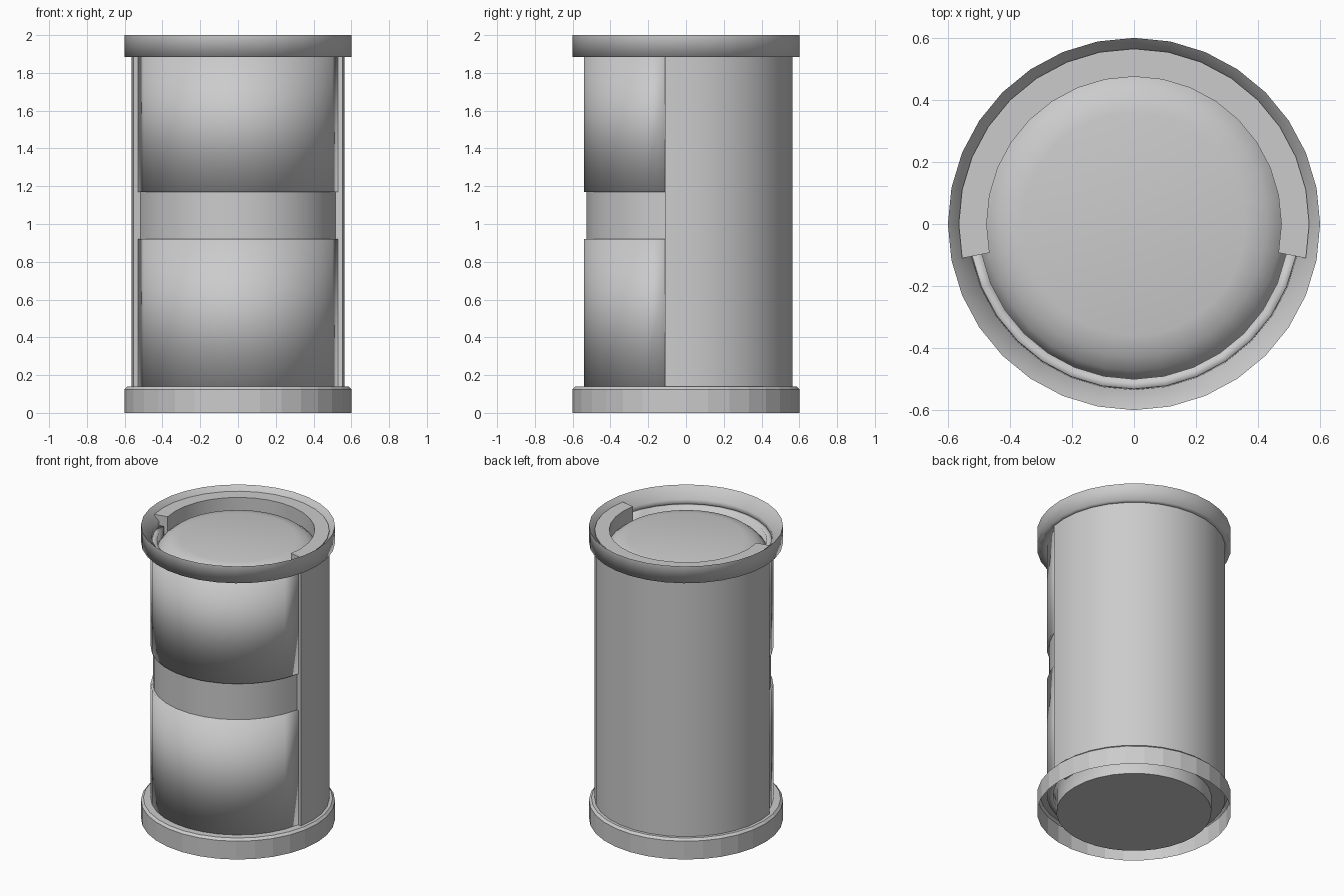
import bpy, bmesh
from math import radians, cos, sin

if "Cube" in bpy.data.objects:
    bpy.data.objects.remove(bpy.data.objects["Cube"])

SEG = 32
STEP = 360 / SEG


def revolve(name, profile, first=0, count=SEG, closed=True, smooth=None):
    """Sweep an (r, z) profile around z; partial sweeps get end caps."""
    full = count == SEG
    bm = bmesh.new()
    rings = []
    for i in range(count if full else count + 1):
        a = radians(first + i * STEP)
        rings.append([bm.verts.new((r * cos(a), r * sin(a), z)) for r, z in profile])
    n = len(profile)
    for i in range(count):
        a, b = rings[i], rings[(i + 1) % len(rings)]
        for j in range(n if closed else n - 1):
            k = (j + 1) % n
            bm.faces.new((a[j], b[j], b[k], a[k]))
    if not full:
        bm.faces.new(rings[0])
        bm.faces.new(rings[-1])
    bmesh.ops.remove_doubles(bm, verts=bm.verts, dist=1e-5)
    bmesh.ops.recalc_face_normals(bm, faces=bm.faces)
    mesh = bpy.data.meshes.new(name)
    bm.to_mesh(mesh)
    bm.free()
    obj = bpy.data.objects.new(name, mesh)
    bpy.context.collection.objects.link(obj)
    if smooth:
        bpy.ops.object.select_all(action='DESELECT')
        obj.select_set(True)
        bpy.context.view_layer.objects.active = obj
        bpy.ops.object.shade_smooth_by_angle(angle=radians(smooth))
    return obj


# Inner canister with a softly domed top and flat base
revolve("inner_body", [(0, 0), (0.48, 0), (0.48, 0.14), (0.50, 0.16), (0.50, 1.84),
                       (0.475, 1.87), (0.43, 1.905), (0.36, 1.92), (0, 1.92)],
        closed=False, smooth=50)

# Base ring: thin faceted skirt, open underneath
revolve("base_ring", [(0.60, 0), (0.60, 0.125), (0.585, 0.14), (0.53, 0.14)], closed=False)

# Top ring with an inward-sloping rim
revolve("top_ring", [(0.53, 1.885), (0.60, 1.885), (0.60, 2.0), (0.535, 1.93)], smooth=100)

# Thick back shell, wrapping just past half way round
revolve("back_shell", [(0.475, 0.10), (0.565, 0.10), (0.565, 1.97), (0.475, 1.97)],
        first=-STEP, count=18, smooth=40)

# Front panels above and below the recessed band
for name, z0, z1 in (("lower_front_panel", 0.12, 0.92), ("upper_front_panel", 1.17, 1.90)):
    revolve(name, [(0.50, z0), (0.54, z0), (0.54, z1), (0.50, z1)],
            first=180 + STEP, count=14, smooth=100)
revolve("front_band", [(0.50, 0.90), (0.527, 0.90), (0.527, 1.19), (0.50, 1.19)],
        first=180 + STEP, count=14, smooth=40)
